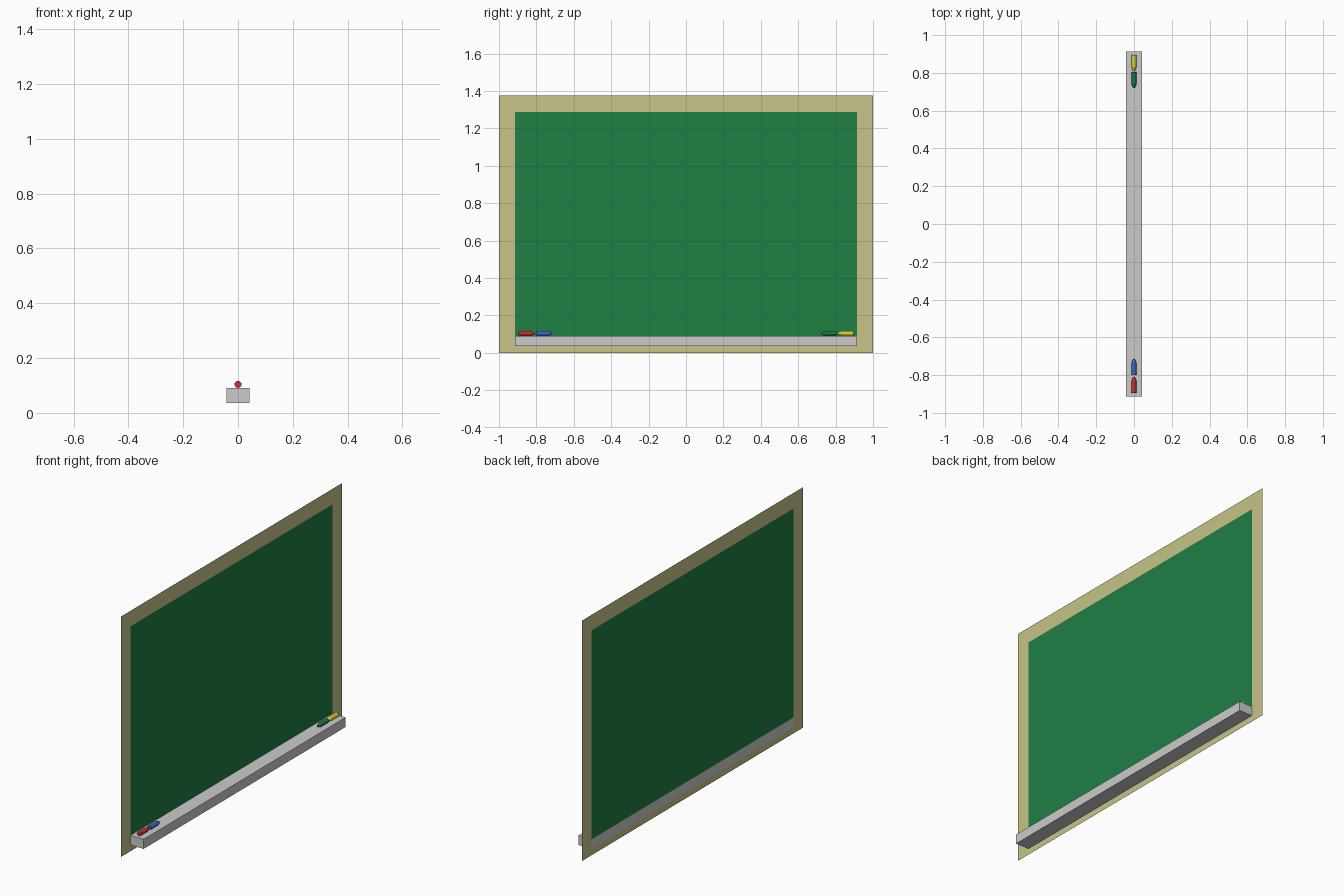
import bpy
import bmesh
import math
from mathutils import Matrix

if "Cube" in bpy.data.objects:
    bpy.data.objects.remove(bpy.data.objects["Cube"])

BACK = -0.042                   # x of the flat board sheet
TRAY_Z0, TRAY_Z1 = 0.036, 0.091
IN_Y, IN_TOP, TOP = 0.914, 1.288, 1.377


def material(name, rgb):
    m = bpy.data.materials.new(name)
    m.diffuse_color = (*rgb, 1)
    m.use_nodes = True
    m.node_tree.nodes["Principled BSDF"].inputs["Base Color"].default_value = m.diffuse_color
    return m


def add(name, bm, mat=None):
    me = bpy.data.meshes.new(name)
    bm.to_mesh(me)
    bm.free()
    ob = bpy.data.objects.new(name, me)
    bpy.context.collection.objects.link(ob)
    if mat:
        me.materials.append(mat)
    return ob


def rect(bm, y, z0, z1):
    return [bm.verts.new((BACK, a, b)) for a, b in ((-y, z0), (y, z0), (y, z1), (-y, z1))]


# Flat frame ring around the board
bm = bmesh.new()
outer = rect(bm, 1.0, 0.0, TOP)
inner = rect(bm, IN_Y, TRAY_Z0, IN_TOP)
for i in range(4):
    j = (i + 1) % 4
    bm.faces.new((outer[i], outer[j], inner[j], inner[i]))
add("frame", bm, material("pale_wood", (0.58, 0.55, 0.25)))

# Green writing surface
bm = bmesh.new()
bm.faces.new(rect(bm, IN_Y, TRAY_Z1, IN_TOP))
add("writing_surface", bm, material("board_green", (0.014, 0.21, 0.06)))

# Chalk tray, its back closing the bottom of the frame opening
bm = bmesh.new()
bmesh.ops.create_cube(bm, size=1, matrix=Matrix.Translation((0, 0, (TRAY_Z0 + TRAY_Z1) / 2))
                      @ Matrix.Diagonal((-2 * BACK, 2 * IN_Y, TRAY_Z1 - TRAY_Z0, 1)))
add("chalk_tray", bm)


# Chalk sticks: a cylinder with a tapered tip pointing to the board centre
def chalk(name, y, rgb, r=0.013, body=0.064, tip=0.02, n=12):
    d = -1 if y > 0 else 1
    bm = bmesh.new()
    rings = []
    for yy, rr in ((0, r), (body, r), (body + tip, r * 0.4)):
        rings.append([bm.verts.new((rr * math.cos(2 * math.pi * k / n), y + d * yy,
                                    TRAY_Z1 + r + rr * math.sin(2 * math.pi * k / n)))
                      for k in range(n)])
    for a, b in zip(rings, rings[1:]):
        for k in range(n):
            bm.faces.new((a[k], a[(k + 1) % n], b[(k + 1) % n], b[k]))
    bm.faces.new(rings[0])
    bm.faces.new(rings[-1])
    bmesh.ops.recalc_face_normals(bm, faces=bm.faces)
    add(name, bm, material(name + "_colour", rgb))


chalk("red_chalk", -0.895, (0.6, 0.03, 0.03))
chalk("blue_chalk", -0.80, (0.05, 0.14, 0.6))
chalk("green_chalk", 0.805, (0.01, 0.2, 0.05))
chalk("yellow_chalk", 0.895, (0.7, 0.66, 0.04))
